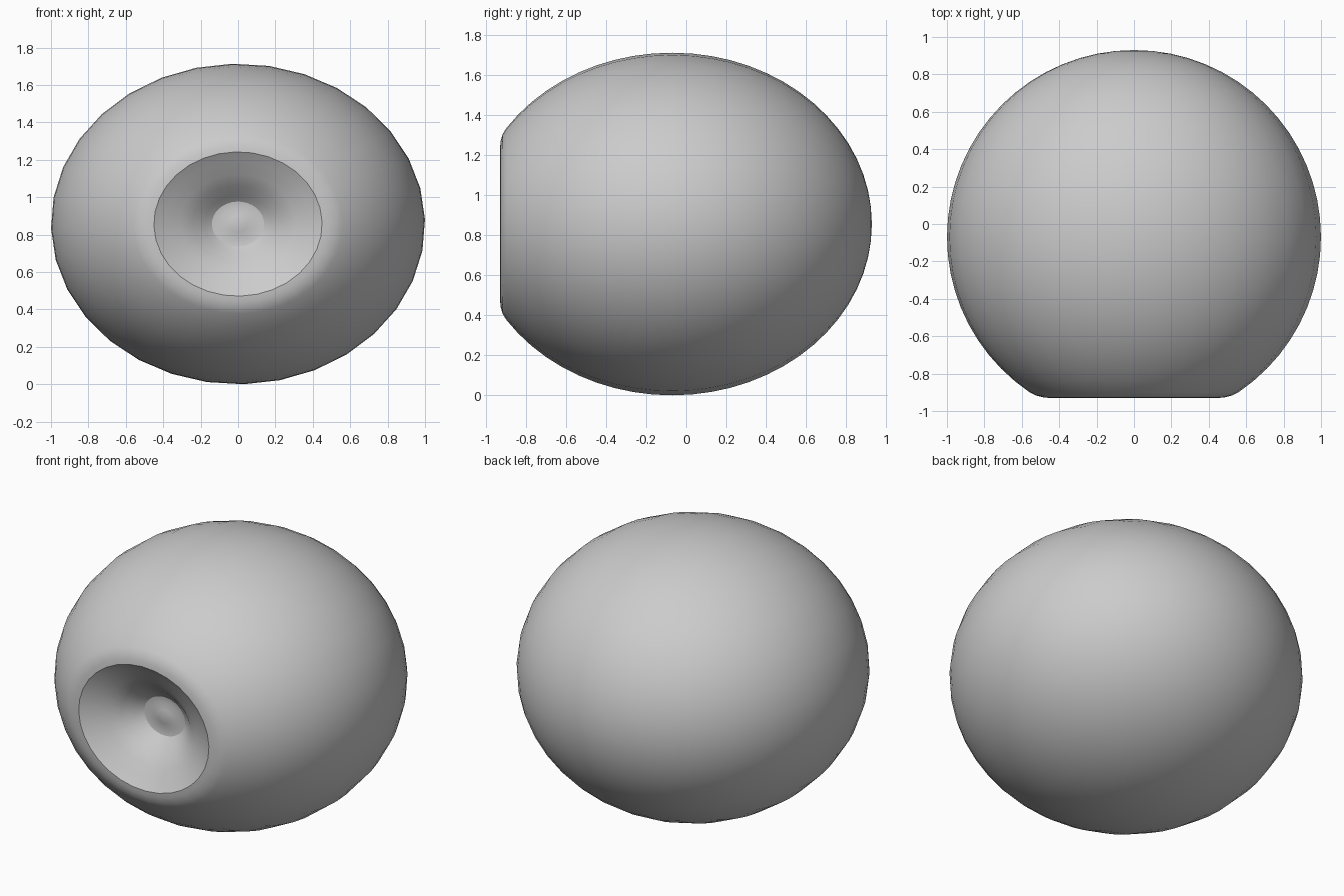
import bpy, bmesh, math

if "Cube" in bpy.data.objects:
    bpy.data.objects.remove(bpy.data.objects["Cube"])

SEG = 32                 # sides around the front-back axis
SQUASH = 0.857           # height relative to width
CY = -0.07               # centre of the ball along y

# Profile as (radius, y): ball arc from the back pole to the front lip
profile = []
end = math.pi - math.asin(0.56)
STEPS = 26
for i in range(STEPS + 1):
    a = end * i / STEPS
    profile.append((math.sin(a), CY + math.cos(a)))
# Rounded lip, bevel, dished recess and small raised centre
profile += [(0.525, -0.917), (0.485, -0.927), (0.45, -0.93),
            (0.39, -0.895), (0.31, -0.855), (0.24, -0.81), (0.18, -0.755),
            (0.14, -0.725), (0.10, -0.72), (0.05, -0.73), (0.0, -0.735)]

bm = bmesh.new()
rings = []
for r, y in profile:
    if r < 1e-5:
        rings.append([bm.verts.new((0, y, SQUASH))])
        continue
    ring = []
    for k in range(SEG):
        t = 2 * math.pi * k / SEG + math.radians(1.7)
        ring.append(bm.verts.new((r * math.cos(t), y,
                                  SQUASH + SQUASH * r * math.sin(t))))
    rings.append(ring)

# Skin neighbouring rings
for a, b in zip(rings, rings[1:]):
    for k in range(SEG):
        n = (k + 1) % SEG
        if len(a) == 1:
            bm.faces.new((a[0], b[k], b[n]))
        elif len(b) == 1:
            bm.faces.new((a[k], b[0], a[n]))
        else:
            bm.faces.new((a[k], b[k], b[n], a[n]))
bmesh.ops.recalc_face_normals(bm, faces=bm.faces[:])

mesh = bpy.data.meshes.new("dimpled_ball")
bm.to_mesh(mesh)
bm.free()
ball = bpy.data.objects.new("dimpled_ball", mesh)
bpy.context.collection.objects.link(ball)
bpy.context.view_layer.objects.active = ball
ball.select_set(True)
bpy.ops.object.shade_smooth_by_angle(angle=math.radians(25))
